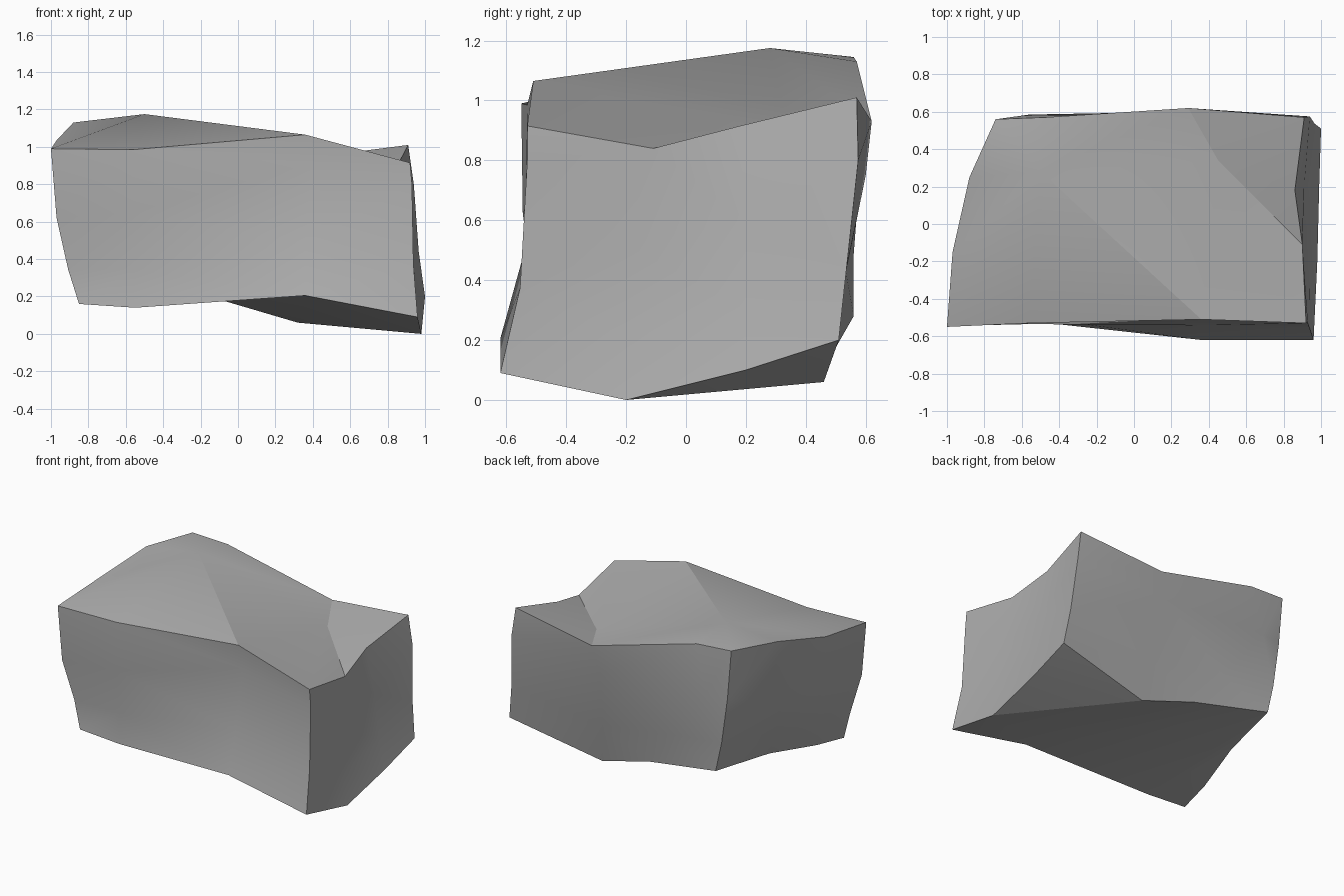
import bpy
import bmesh
import math
from mathutils import Vector

default_cube = bpy.data.objects.get("Cube")
if default_cube:
    bpy.data.objects.remove(default_cube, do_unlink=True)


def make_material(name, colour):
    material = bpy.data.materials.new(name)
    material.use_nodes = True
    material.diffuse_color = colour
    shader = material.node_tree.nodes["Principled BSDF"]
    shader.inputs["Base Color"].default_value = colour
    shader.inputs["Roughness"].default_value = 0.9
    return material


def add_ring(bm, outline):
    return [bm.verts.new(point) for point in outline]


def bridge(bm, lower, upper):
    """Join two matching outlines with a band of quads."""
    count = len(lower)
    for i in range(count):
        j = (i + 1) % count
        bm.faces.new((lower[i], lower[j], upper[j], upper[i]))


def fan(bm, apex, rim):
    """Fill from one corner to a run of rim points with triangles."""
    for first, second in zip(rim, rim[1:]):
        bm.faces.new((apex, first, second))


def waist_point(shoulder, base):
    """Point between shoulder and base, hollowed along the front."""
    hollowing = .03 if base[1] < -.3 else 0
    return Vector(shoulder).lerp(Vector(base), .6) + Vector((-.01, hollowing, 0))


# Outlines run from the front corner at -x, along the front, and round the block
top_outline = [
    (-1, -.55, .99), (-.56, -.53, .985), (.36, -.51, 1.065), (.92, -.53, .915),
    (.9, -.11, .84), (.86, .18, .915), (.91, .57, 1.01), (.29, .62, .93),
    (-.48, .57, 1.13), (-.74, .56, 1.145), (-.88, .25, 1.13), (-.97, -.15, 1.035),
]
shoulder_outline = [
    (-.97, -.545, .62), (-.56, -.535, .65), (.39, -.5, .91), (.93, -.53, .8),
    (.91, -.2, .52), (.91, .2, .6), (.94, .575, .8), (.24, .6, .75),
    (-.56, .585, .81), (-.71, .56, .8), (-.87, .2, .7), (-.95, -.17, .65),
]
base_outline = [
    (-.85, -.52, .16), (-.55, -.52, .14), (.36, -.62, .205), (.96, -.62, .09),
    (.98, -.2, 0), (.99, .2, .1), (1, .51, .2), (.32, .46, .06),
    (-.07, .5, .175), (-.62, .56, .28), (-.71, .1, .25), (-.81, -.28, .19),
]
waist_outline = map(waist_point, shoulder_outline, base_outline)

bm = bmesh.new()
base = add_ring(bm, base_outline)
waist = add_ring(bm, waist_outline)
shoulder = add_ring(bm, shoulder_outline)
top = add_ring(bm, top_outline)

# Sides
bridge(bm, base, waist)
bridge(bm, waist, shoulder)
bridge(bm, shoulder, top)

# Top: a high ridge on one side and a shallow hollow on the other
ridge = bm.verts.new((-.5, .28, 1.175))
hollow = bm.verts.new((.45, .34, .895))
fan(bm, ridge, top[7:] + top[:3])
fan(bm, hollow, top[2:8])
fan(bm, ridge, [top[2], hollow, top[7]])

# Underside: two broad slopes, and a chamfer at the low back corner
fan(bm, base[2], base[3:5] + base[7:10] + base[1:2])
fan(bm, base[1], base[9:] + base[:1])
fan(bm, base[7], base[4:7])

bmesh.ops.triangulate(bm, faces=bm.faces[:], quad_method="SHORT_EDGE")
bmesh.ops.recalc_face_normals(bm, faces=bm.faces[:])

mesh = bpy.data.meshes.new("rock_block")
bm.to_mesh(mesh)
bm.free()
mesh.materials.append(make_material("stone_grey", (.42, .42, .42, 1)))

rock = bpy.data.objects.new("rock_block", mesh)
bpy.context.scene.collection.objects.link(rock)

# Soft facets with crisp outer edges
bpy.ops.object.select_all(action="DESELECT")
rock.select_set(True)
bpy.context.view_layer.objects.active = rock
bpy.ops.object.shade_smooth_by_angle(angle=math.radians(22))
